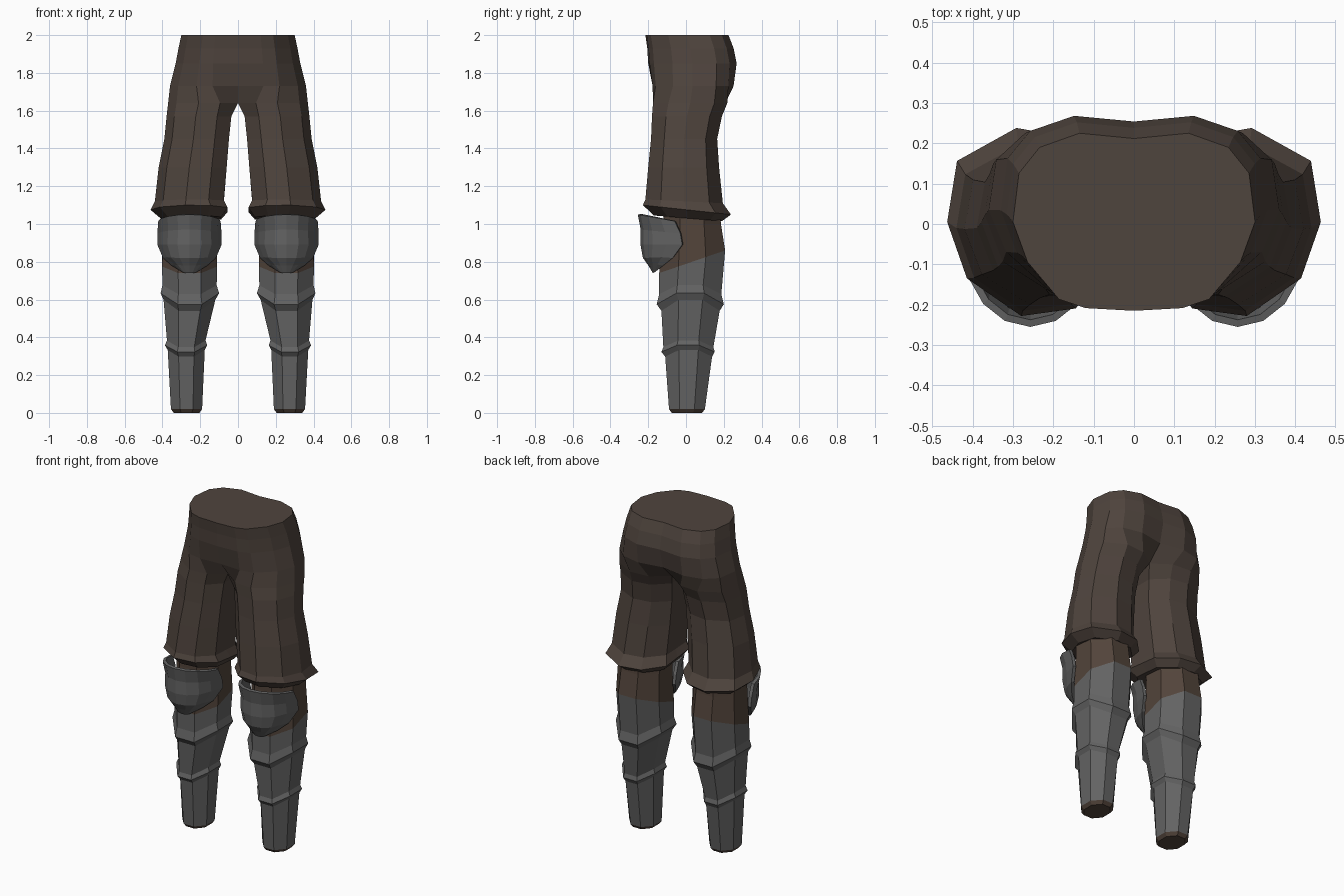
import bpy, bmesh, math

if "Cube" in bpy.data.objects:
    bpy.data.objects.remove(bpy.data.objects["Cube"])


def material(name, rgb):
    m = bpy.data.materials.new(name)
    m.diffuse_color = (*rgb, 1.0)
    m.use_nodes = True
    m.node_tree.nodes["Principled BSDF"].inputs["Base Color"].default_value = m.diffuse_color
    return m


CLOTH = material("brown cloth", (0.078, 0.058, 0.047))
KNEE = material("warm brown lining", (0.085, 0.058, 0.043))
STEEL = material("grey steel", (0.125, 0.125, 0.125))


def finish(name, bm, mats):
    """Turn the bmesh into a flat shaded object mirrored across x = 0."""
    me = bpy.data.meshes.new(name)
    bm.to_mesh(me)
    bm.free()
    for m in mats:
        me.materials.append(m)
    ob = bpy.data.objects.new(name, me)
    bpy.context.collection.objects.link(ob)
    mod = ob.modifiers.new("mirror", 'MIRROR')
    mod.use_clip = True
    mod.merge_threshold = 0.0005
    return ob


def loft(rings, mat_rule=lambda i: 0, first=0, last=0):
    """Skin a stack of closed rings and cap both ends."""
    bm = bmesh.new()
    vs = [[bm.verts.new(p) for p in r] for r in rings]
    n = len(rings[0])
    for i in range(len(vs) - 1):
        for k in range(n):
            j = (k + 1) % n
            f = bm.faces.new((vs[i][k], vs[i][j], vs[i + 1][j], vs[i + 1][k]))
            f.material_index = mat_rule(i)
    bm.faces.new(vs[0]).material_index = first
    bm.faces.new(vs[-1]).material_index = last
    bmesh.ops.recalc_face_normals(bm, faces=bm.faces)
    return bm


# Trousers: half hip outline blends into a full leg outline (u across, v front to back)
HIP = [(0, -1), (.4, -.97), (.62, -.87), (.88, -.45), (1, 0),
       (.95, .55), (.78, .84), (.45, 1), (0, .94), (0, 0)]
LEG = [(0, -.5), (.22, -.92), (.55, -1), (.88, -.6), (1, 0),
       (.94, .65), (.58, 1), (.25, .9), (0, .45), (0, 0)]


def trouser_ring(z, xin, xout, yf, yb, t, tilt):
    pts = []
    for (hu, hv), (lu, lv) in zip(HIP, LEG):
        u, v = hu + (lu - hu) * t, hv + (lv - hv) * t
        pts.append((xin + (xout - xin) * u,
                    (yf + yb) / 2 + (yb - yf) / 2 * v, z - tilt * v))
    return pts


trouser_rings = [trouser_ring(*r) for r in [
    (2.00, 0, .300, -.215, .225, 0, 0),
    (1.93, 0, .315, -.205, .252, 0, 0),
    (1.85, 0, .330, -.200, .268, 0, 0),
    (1.73, 0, .360, -.185, .255, .15, 0),
    (1.64, 0, .370, -.180, .225, .8, 0),
    (1.57, .035, .378, -.180, .190, 1, 0),
    (1.45, .048, .390, -.185, .165, 1, 0),
    (1.30, .060, .420, -.200, .175, 1, 0),
    (1.12, .075, .440, -.215, .195, 1, .01),
    (1.075, .055, .463, -.228, .238, 1, .025),
    (1.03, .090, .410, -.170, .190, 1, .015)]]
bm = loft(trouser_rings)
# open the centre seam so both halves join
seam = [f for f in bm.faces if all(abs(v.co.x) < 1e-5 for v in f.verts)]
bmesh.ops.delete(bm, geom=seam, context='FACES')
finish("trousers", bm, [CLOTH])


# Lower legs: eight sided, arched bands on the greaves, lining shown at the knee
def shin_ring(z, xin, xout, yf, yb, arch=0, tilt=0):
    pts = []
    for k in range(8):
        a = math.radians(22.5 + 45 * k)
        u, v = (f(a) / math.cos(math.pi / 8) for f in (math.cos, math.sin))
        pts.append(((xin + xout) / 2 + (xout - xin) / 2 * u,
                    (yf + yb) / 2 + (yb - yf) / 2 * v,
                    z - arch * max(0, abs(v) - .3) + tilt * v))
    return pts


shin_rings = [shin_ring(*r) for r in [
    (0.00, .205, .340, -.075, .085),
    (0.02, .190, .355, -.090, .100),
    (0.34, .176, .372, -.110, .138, .06),
    (0.365, .163, .387, -.130, .152, .06),
    (0.39, .172, .376, -.120, .145, .06),
    (0.61, .120, .394, -.130, .178, .10),
    (0.645, .100, .410, -.155, .200, .10),
    (0.685, .113, .400, -.142, .187, .08),
    (0.80, .110, .402, -.142, .207, 0, .06),
    (1.00, .115, .395, -.120, .185),
    (1.07, .115, .395, -.120, .180)]]
bm = loft(shin_rings, lambda i: 1 if i in (0, 8, 9) else 0, 1, 1)
finish("lower_leg", bm, [STEEL, KNEE])

# Knee guards: curved shield with a raised rim
# rows: centre height, edge height, half width, front y, edge y
ROWS = [(1.05, 1.015, .165, -.255, -.06), (.97, .95, .170, -.250, -.03),
        (.89, .89, .170, -.245, -.02), (.82, .82, .140, -.232, -.07),
        (.775, .78, .095, -.208, -.12), (.74, .747, .040, -.175, -.162)]
COLS = 8
bm = bmesh.new()
grid = []
for zc, ze, w, yf, ye in ROWS:
    row = []
    for k in range(COLS + 1):
        a = math.pi * (k / COLS - .5)
        c = math.cos(a)
        row.append(bm.verts.new((.257 + w * math.sin(a), ye + (yf - ye) * c,
                                 ze + (zc - ze) * c)))
    grid.append(row)
for i in range(len(ROWS) - 1):
    for k in range(COLS):
        bm.faces.new((grid[i][k], grid[i + 1][k],
                      grid[i + 1][k + 1], grid[i][k + 1]))
bm.normal_update()
bmesh.ops.inset_region(bm, faces=bm.faces[:], thickness=.016, use_even_offset=True)
inner = [v for v in bm.verts if not v.is_boundary]
rim_inner = {v for v in inner if any(e.other_vert(v).is_boundary for e in v.link_edges)}
bm.normal_update()
for v, n in [(v, v.normal.copy()) for v in inner]:
    v.co -= n * (.010 if v in rim_inner else .004)
guard = finish("knee_guard", bm, [STEEL])
solid = guard.modifiers.new("thickness", 'SOLIDIFY')
solid.thickness = .018
solid.offset = -1
